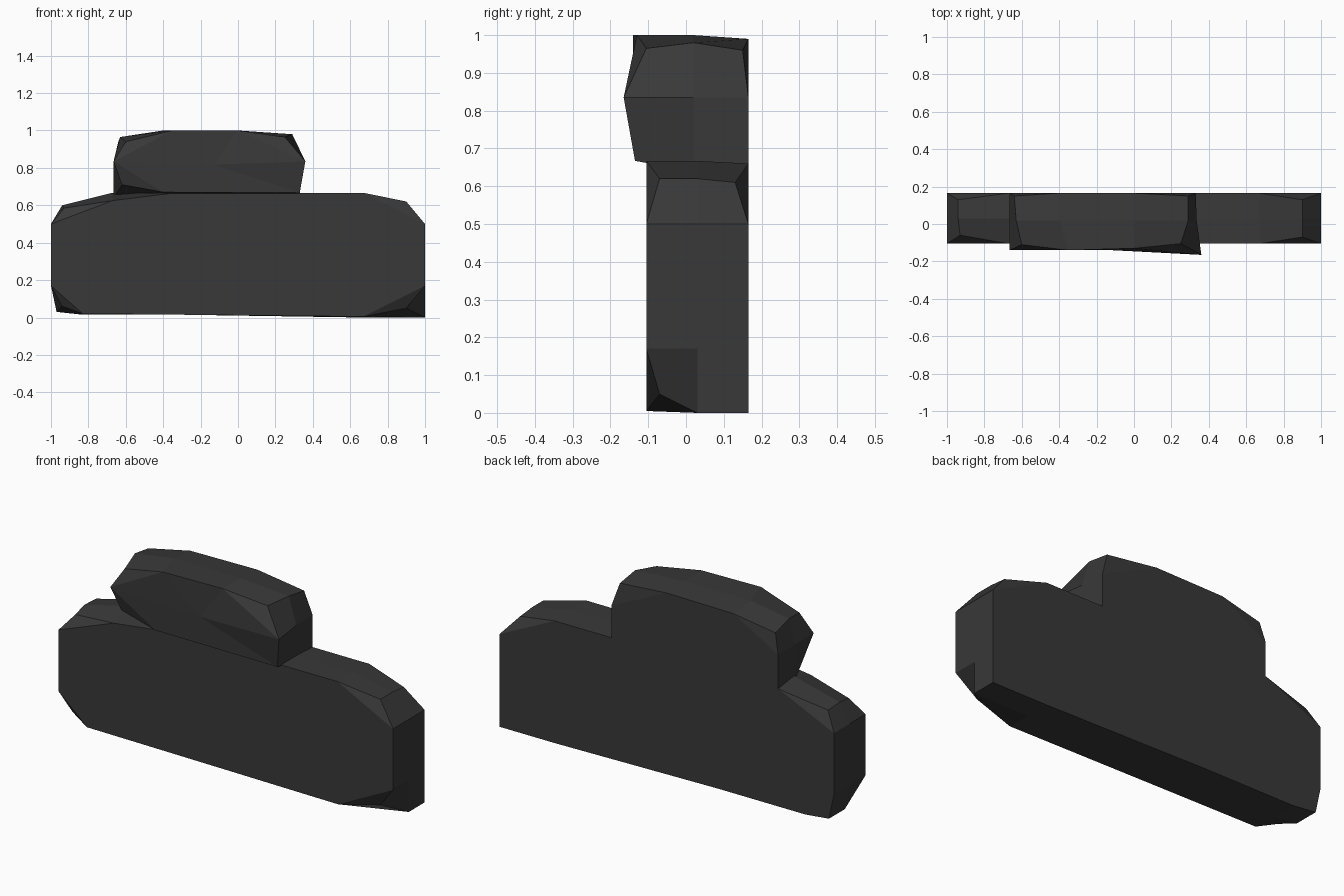
import bpy, bmesh

if "Cube" in bpy.data.objects:
    bpy.data.objects.remove(bpy.data.objects["Cube"])

dark = bpy.data.materials.new("dark grey")
dark.diffuse_color = (0.04, 0.04, 0.04, 1)
dark.use_nodes = True
dark.node_tree.nodes["Principled BSDF"].inputs["Base Color"].default_value = dark.diffuse_color


def cap(bm, ring, outer_y, tol):
    """Close a ring: pulled-in corners become ear triangles, the rest a fan."""
    n = len(ring)
    flat = []
    for i, v in enumerate(ring):
        if abs(v.co.y - outer_y) > tol:
            bm.faces.new((ring[i - 1], v, ring[(i + 1) % n]))
        else:
            flat.append(v)
    bmesh.ops.poke(bm, faces=[bm.faces.new(flat)])


def slab(name, front, mid, mid_y, back, front_y, tol):
    """Loft three x-z outlines from front to back."""
    bm = bmesh.new()
    rings = [[bm.verts.new((x, y, z)) for x, z, y in front],
             [bm.verts.new((x, mid_y, z)) for x, z in mid],
             [bm.verts.new((x, y, z)) for x, z, y in back]]
    n = len(front)
    for a, b in zip(rings, rings[1:]):
        for i in range(n):
            j = (i + 1) % n
            bm.faces.new((a[i], a[j], b[j], b[i]))
    cap(bm, rings[0], front_y, tol)
    cap(bm, rings[2], 0.165, 0.008)
    bmesh.ops.recalc_face_normals(bm, faces=bm.faces[:])
    mesh = bpy.data.meshes.new(name)
    bm.to_mesh(mesh)
    bm.free()
    mesh.materials.append(dark)
    ob = bpy.data.objects.new(name, mesh)
    bpy.context.collection.objects.link(ob)


F, B = -0.105, 0.165

# Wide lower block with chamfered ends
slab("lower_body",
     [(1, .17, F), (1, .5, F), (.9, .62, -.07), (.67, .667, F), (-.33, .667, F),
      (-.67, .625, F), (-.93, .585, -.06), (-1, .5, F), (-1, .17, F),
      (-.94, .06, -.07), (-.83, .02, F), (-.3, .015, F), (.67, .005, F), (.9, .05, -.07)],
     [(1, .17), (1, .5), (.9, .62), (.67, .667), (-.33, .667), (-.67, .667),
      (-.94, .6), (-1, .5), (-1, .17), (-.97, .03), (-.83, .015), (-.3, .015),
      (.67, 0), (1, 0)], 0.03,
     [(1, .17, B), (1, .5, B), (.9, .61, .13), (.67, .66, B), (-.33, .66, B),
      (-.67, .65, B), (-.94, .595, .13), (-1, .5, B), (-1, .17, B),
      (-.97, .03, B), (-.83, .015, B), (-.3, .015, B), (.67, 0, B), (1, 0, B)],
     F, 0.02)

# Smaller upper block overhanging the front
slab("upper_block",
     [(.33, .667, -.135), (.36, .835, -.165), (.25, .965, -.105), (0, 1, -.13),
      (-.35, 1, -.14), (-.6, .94, -.11), (-.665, .835, -.14), (-.62, .71, -.11),
      (-.4, .67, -.135)],
     [(.33, .64), (.335, .835), (.29, .98), (0, 1), (-.4, 1), (-.63, .965),
      (-.665, .835), (-.665, .64), (-.33, .64)], 0.02,
     [(.33, .64, B), (.33, .835, B), (.29, .96, .15), (0, .99, B), (-.4, .985, B),
      (-.64, .94, .15), (-.665, .835, B), (-.665, .64, B), (-.33, .64, B)],
     -0.145, 0.03)
